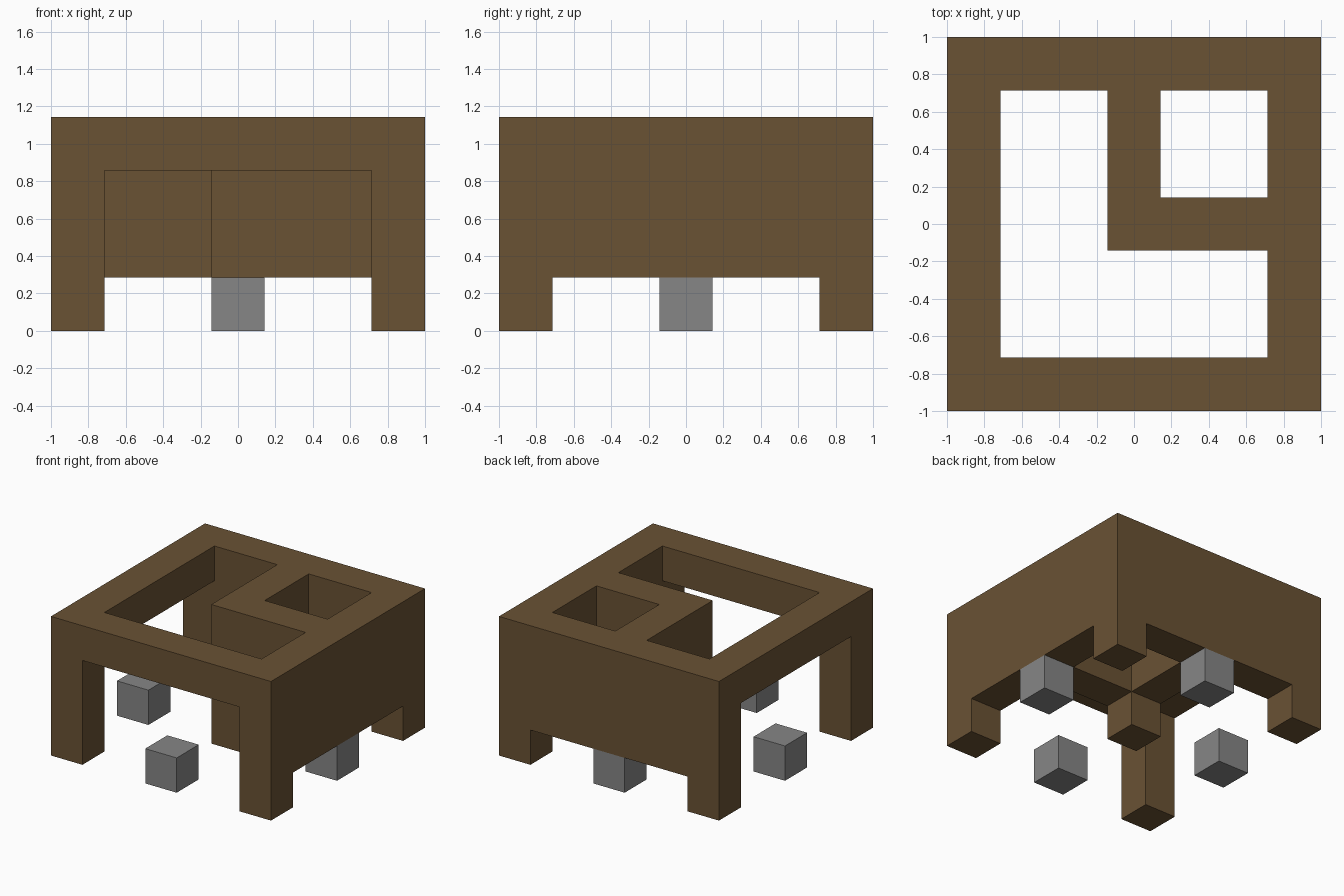
import bpy
import bmesh
from mathutils import Vector

if "Cube" in bpy.data.objects:
    bpy.data.objects.remove(bpy.data.objects["Cube"], do_unlink=True)

U = 2 / 7  # one block; the plan is 7 x 7 blocks and 4 blocks high
LAST = 6
MID = 3


def material(name, rgb):
    mat = bpy.data.materials.new(name)
    mat.use_nodes = True
    mat.diffuse_color = (*rgb, 1)
    mat.node_tree.nodes["Principled BSDF"].inputs["Base Color"].default_value = (*rgb, 1)
    return mat


def box(x, y, z):
    """Blocks filling inclusive ranges along each axis."""
    return {(i, j, k)
            for i in range(x[0], x[1] + 1)
            for j in range(y[0], y[1] + 1)
            for k in range(z[0], z[1] + 1)}


def build(name, blocks, mat):
    """Join the blocks into one clean shell, leaving out the faces between them."""
    bm = bmesh.new()
    axes = [Vector(v) for v in ((1, 0, 0), (0, 1, 0), (0, 0, 1))]
    for block in blocks:
        centre = Vector(block) + Vector((-MID, -MID, 0.5))
        for a in range(3):
            for sign in (-1, 1):
                normal = axes[a] * sign
                if tuple(int(c) for c in Vector(block) + normal) in blocks:
                    continue
                side = axes[(a + 1) % 3] / 2
                up = normal.cross(side)
                mid = centre + normal / 2
                corners = (mid - side - up, mid + side - up, mid + side + up, mid - side + up)
                bm.faces.new([bm.verts.new(c * U) for c in corners])
    bmesh.ops.remove_doubles(bm, verts=bm.verts, dist=0.001)
    mesh = bpy.data.meshes.new(name)
    bm.to_mesh(mesh)
    bm.free()
    mesh.materials.append(mat)
    obj = bpy.data.objects.new(name, mesh)
    bpy.context.collection.objects.link(obj)


brown = material("brown wood", (0.144, 0.084, 0.034))
grey = material("grey stone", (0.24, 0.24, 0.24))

full, edge, low, high = (0, LAST), (LAST, LAST), (0, 0), (MID, MID)
mid, wall, column = (MID, MID), (1, 3), (0, 3)

# Corner legs and centre post
frame = box(mid, mid, column)
for i in (low, edge):
    for j in (low, edge):
        frame |= box(i, j, column)

# Shallow beams at the front and -x side
frame |= box(full, low, high) | box(low, full, high)

# Deep walls at the back and +x side
frame |= box(full, edge, wall) | box(edge, full, wall)

# Inner walls around the small shaft
frame |= box((MID, LAST), mid, wall) | box(mid, (MID, LAST), wall)

build("wooden_frame", frame, brown)

# Loose foot block under the middle of each side
for name, x, y in (("front", mid, low), ("back", mid, edge),
                   ("left", edge, mid), ("right", low, mid)):
    build(name + "_foot_block", box(x, y, low), grey)
